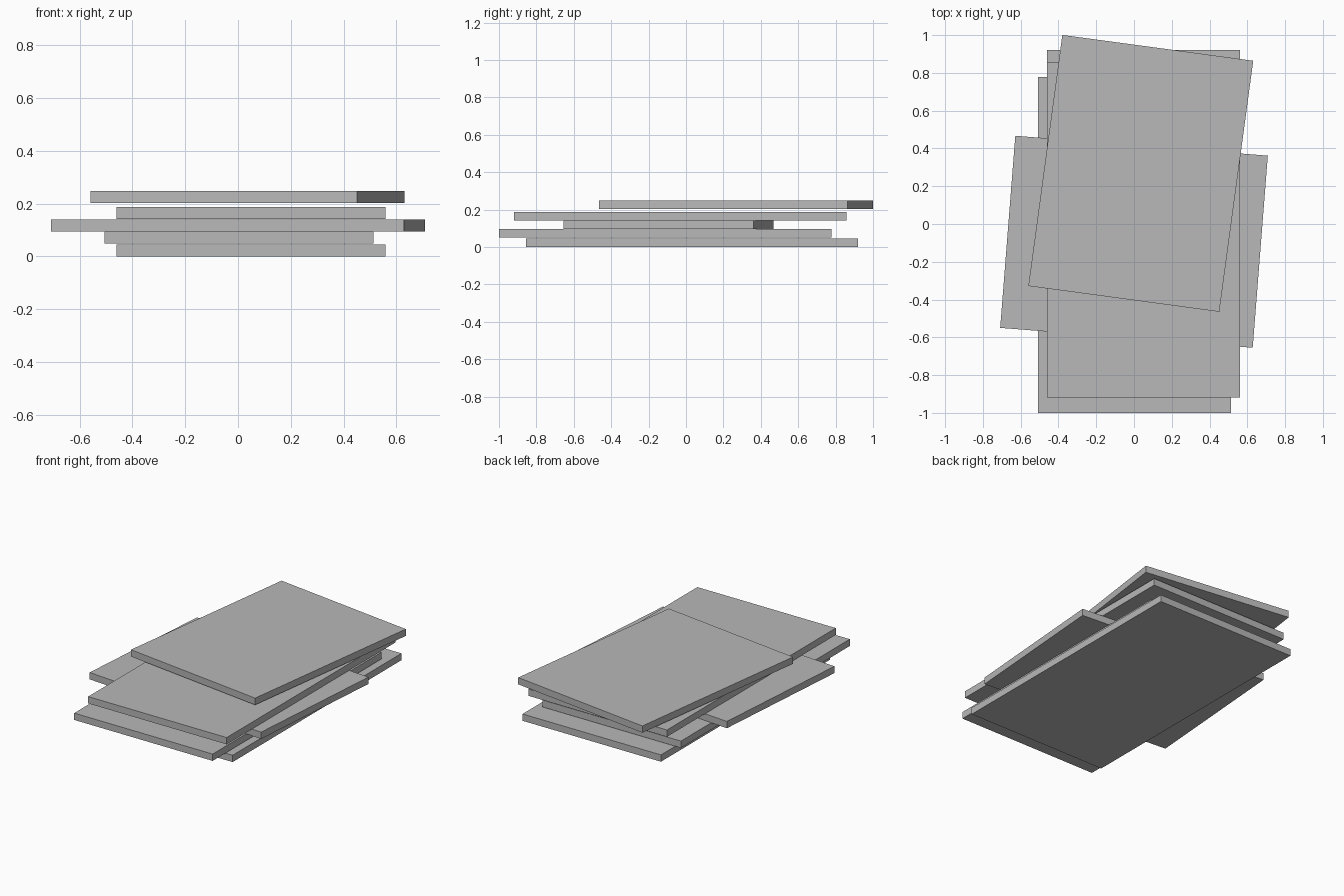
import bpy
from math import radians

cube = bpy.data.objects.get("Cube")
if cube:
    bpy.data.objects.remove(cube, do_unlink=True)

# Single plain grey for every board
GREY = (0.48, 0.48, 0.48, 1.0)
grey = bpy.data.materials.new("plain_grey")
grey.use_nodes = True
grey.diffuse_color = GREY
grey.node_tree.nodes["Principled BSDF"].inputs["Base Color"].default_value = GREY

WIDTH, LONG, SHORT, THICK = 1.02, 1.777, 1.341, 0.0455


def board(name, x, y, bottom, length, turn=0):
    """Flat rectangular board lying at the given height, turned about z."""
    bpy.ops.mesh.primitive_cube_add(
        size=1, location=(x, y, bottom + THICK / 2), rotation=(0, 0, radians(turn)))
    obj = bpy.context.object
    obj.name = obj.data.name = name
    obj.scale = (WIDTH, length, THICK)
    bpy.ops.object.transform_apply(location=False, rotation=False, scale=True)
    obj.data.materials.append(grey)


# Loose stack, from the ground up
board("bottom_board", 0.05, 0.032, 0.0, LONG)
board("second_board", 0.003, -0.111, 0.05, LONG)
board("crosswise_board", 0.0, -0.094, 0.095, SHORT, turn=85.5)
board("fourth_board", 0.05, -0.031, 0.142, LONG)
board("top_board", 0.036, 0.268, 0.202, SHORT, turn=-7.7)
